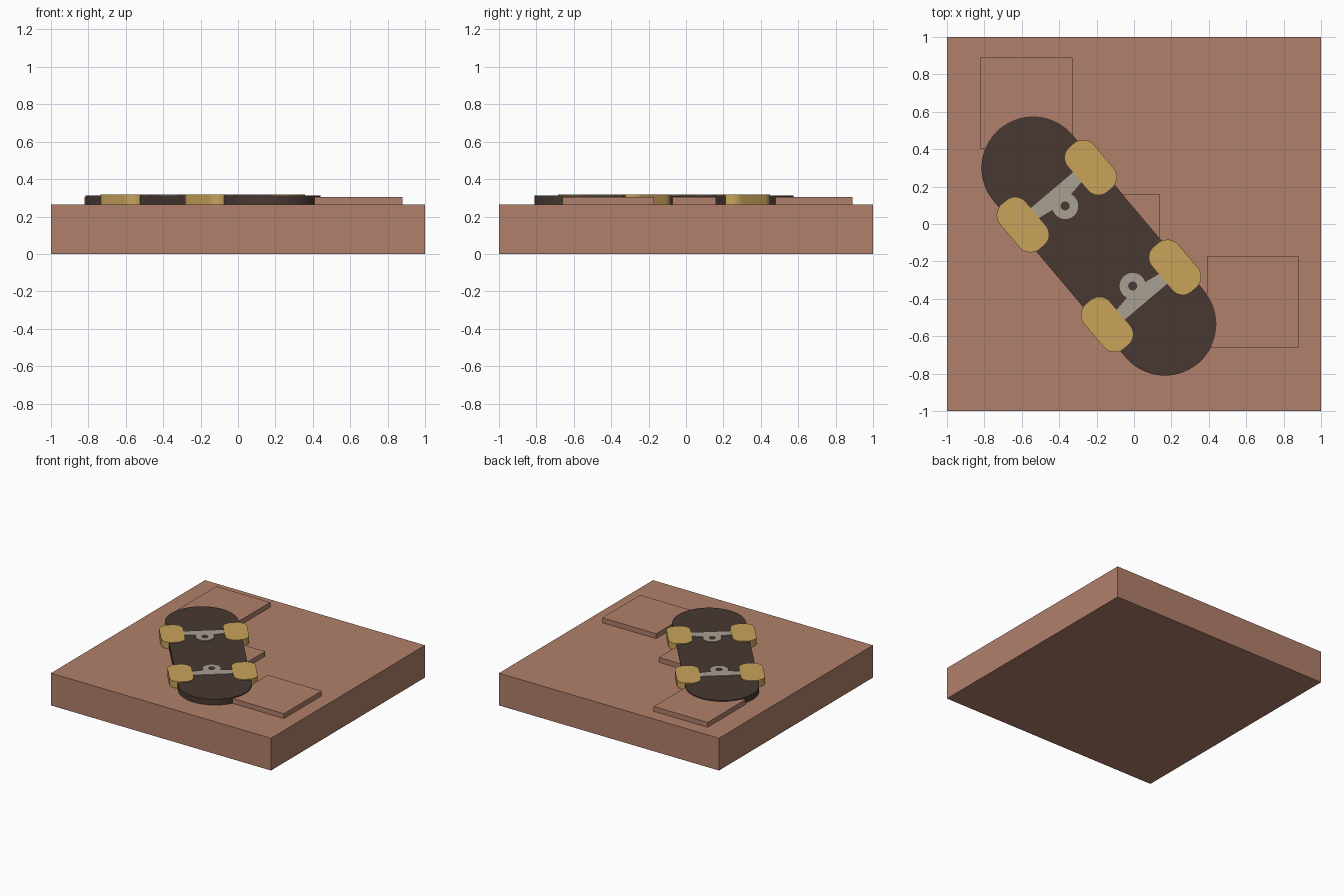
import bpy, bmesh, math
from mathutils import Matrix, Vector

if "Cube" in bpy.data.objects:
    bpy.data.objects.remove(bpy.data.objects["Cube"])

def material(name, rgb):
    m = bpy.data.materials.new(name)
    m.diffuse_color = (*rgb, 1)
    m.use_nodes = True
    m.node_tree.nodes["Principled BSDF"].inputs["Base Color"].default_value = m.diffuse_color
    return m

CLAY = material("clay", (0.434, 0.216, 0.146))
DARK = material("dark_brown", (0.065, 0.040, 0.032))
GOLD = material("gold", (0.578, 0.371, 0.105))
GREY = material("warm_grey", (0.392, 0.352, 0.287))

Z0 = 0.265                                   # top of the tile
CENTRE = Vector((-0.1875, -0.1175, 0))       # middle of the board
ANGLE = math.atan2(-0.835, 0.705)            # board's long axis
BOARD = Matrix.Translation(CENTRE) @ Matrix.Rotation(ANGLE, 4, 'Z')

def finish(bm, name, mat, matrix, smooth):
    bmesh.ops.recalc_face_normals(bm, faces=bm.faces)
    me = bpy.data.meshes.new(name)
    bm.transform(matrix)
    bm.to_mesh(me)
    bm.free()
    me.materials.append(mat)
    ob = bpy.data.objects.new(name, me)
    bpy.context.collection.objects.link(ob)
    if smooth:
        bpy.ops.object.select_all(action='DESELECT')
        bpy.context.view_layer.objects.active = ob
        ob.select_set(True)
        bpy.ops.object.shade_smooth_by_angle(angle=math.radians(30))
    return ob

def prism(name, pts, z0, z1, mat, matrix=Matrix(), smooth=False):
    bm = bmesh.new()
    lo = [bm.verts.new((x, y, z0)) for x, y in pts]
    hi = [bm.verts.new((x, y, z1)) for x, y in pts]
    bm.faces.new(lo)
    bm.faces.new(hi)
    for i in range(len(pts)):
        j = (i + 1) % len(pts)
        bm.faces.new((lo[i], lo[j], hi[j], hi[i]))
    return finish(bm, name, mat, matrix, smooth)

def rect(cx, cy, w, h):
    return [(cx + a * w / 2, cy + b * h / 2) for a, b in ((-1, -1), (1, -1), (1, 1), (-1, 1))]

def rounded(cx, cy, w, h, r, n=12):
    pts = []
    for k, (a, b) in enumerate(((1, 1), (-1, 1), (-1, -1), (1, -1))):
        for i in range(n + 1):
            t = (k + i / n) * math.pi / 2
            pts.append((cx + a * (w / 2 - r) + r * math.cos(t),
                        cy + b * (h / 2 - r) + r * math.sin(t)))
    return pts

def ring(name, cx, cy, r_in, r_out, z0, z1, mat, matrix, n=40):
    bm = bmesh.new()
    loops = [[bm.verts.new((cx + r * math.cos(2 * math.pi * i / n),
                            cy + r * math.sin(2 * math.pi * i / n), z)) for i in range(n)]
             for r, z in ((r_in, z0), (r_out, z0), (r_out, z1), (r_in, z1))]
    for k in range(4):
        a, b = loops[k], loops[(k + 1) % 4]
        for i in range(n):
            j = (i + 1) % n
            bm.faces.new((a[i], a[j], b[j], b[i]))
    return finish(bm, name, mat, matrix, True)

# square tile with three raised square plates
prism("base_tile", rect(0, 0, 2, 2), 0, Z0, CLAY)
for i, (x, y) in enumerate(((-0.575, 0.645), (-0.11, -0.085), (0.635, -0.415))):
    prism(f"raised_square_{i + 1}", rect(x, y, 0.49, 0.49), Z0, 0.305, CLAY)

# deck: a long pill shape
prism("deck", rounded(0, 0, 1.093 + 0.55, 0.5502, 0.275, 24), Z0, 0.312, DARK, BOARD, True)

for s, end in ((-1, "back"), (1, "front")):
    # truck: tapered hanger plus ring around the bolt
    half = [(0.39, 0.17), (0.325, 0.17), (0.307, 0.06)]
    pts = half + [(x, -y) for x, y in reversed(half)]
    prism(f"{end}_truck", [(s * x, y) for x, y in pts], 0.311, 0.317, GREY, BOARD)
    ring(f"{end}_truck_ring", s * 0.28, 0, 0.024, 0.07, 0.311, 0.317, GREY, BOARD)
    # pair of wheels
    for t, side in ((-1, "left"), (1, "right")):
        prism(f"{end}_{side}_wheel", rounded(s * 0.349, t * 0.239, 0.31, 0.18, 0.073),
              Z0, 0.319, GOLD, BOARD, True)
